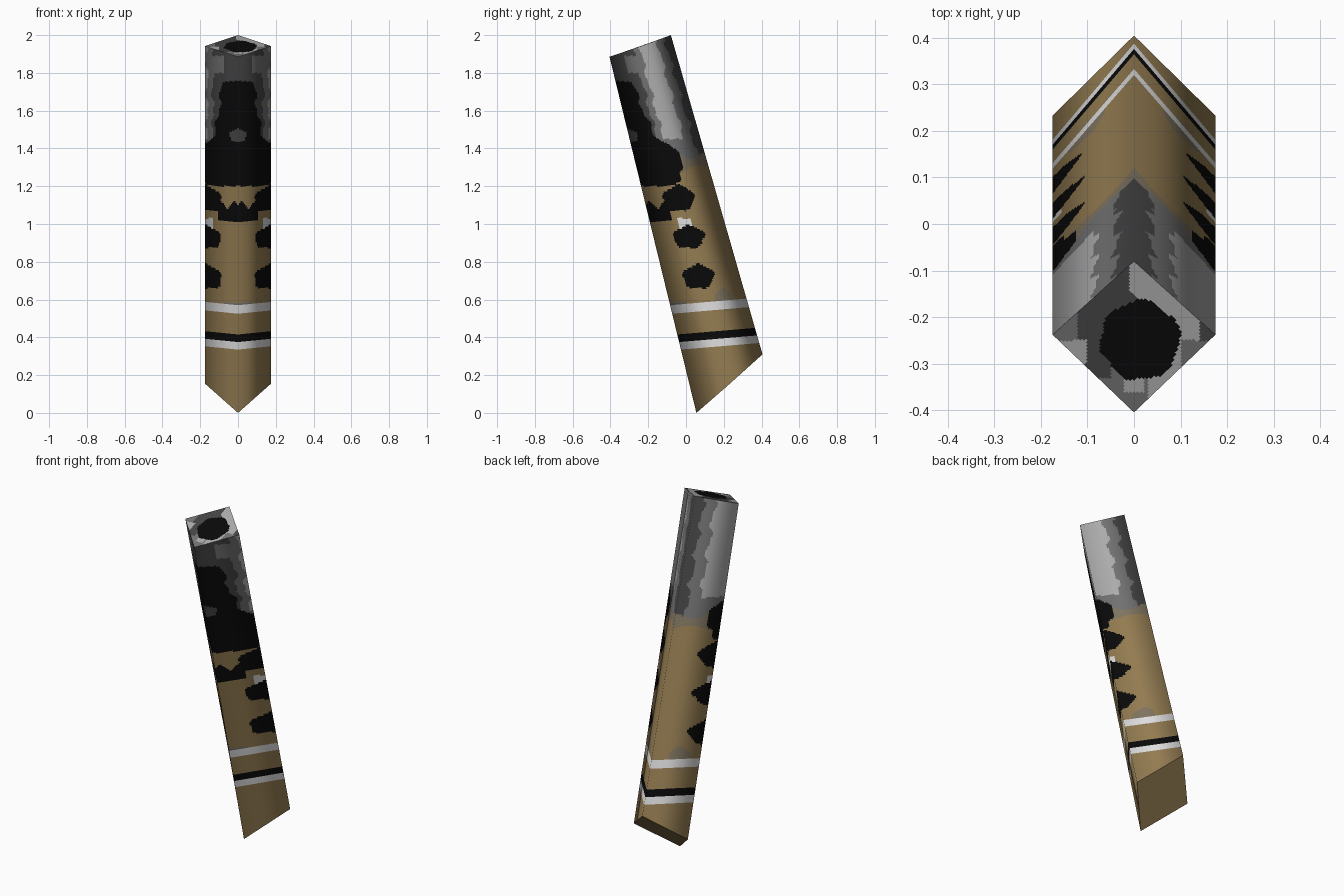
import bpy, bmesh, math
from mathutils import Vector

cube = bpy.data.objects.get("Cube")
if cube:
    bpy.data.objects.remove(cube, do_unlink=True)

# Flat colours
PALETTE = {
    "gold": (0.30, 0.205, 0.085),
    "black": (0.003, 0.003, 0.003),
    "white": (0.75, 0.75, 0.76),
    "silver": (0.42, 0.42, 0.42),
    "mid_gray": (0.17, 0.17, 0.17),
    "dark_gray": (0.06, 0.06, 0.06),
    "tan_gray": (0.22, 0.18, 0.12),
}
NAMES = list(PALETTE)


def make_material(name):
    mat = bpy.data.materials.new(name)
    mat.use_nodes = True
    rgba = (*PALETTE[name], 1.0)
    mat.diffuse_color = rgba
    bsdf = mat.node_tree.nodes["Principled BSDF"]
    bsdf.inputs["Base Color"].default_value = rgba
    bsdf.inputs["Roughness"].default_value = 0.7
    return mat


# Four long edges of the leaning square tube: front, left, back, right
BOTTOM = [Vector(p) for p in ((0, .055, 0), (.175, .233, .155), (0, .405, .31), (-.175, .233, .155))]
TOP = [Vector(p) for p in ((0, -.405, 1.885), (.175, -.238, 1.942), (0, -.08, 2), (-.175, -.238, 1.942))]
DEPTH = [0, 0.5, 1, 0.5]          # how far back each edge lies
BANDS = [.335, .375, .415, .525, .57]


def edge_point(i, z):
    return BOTTOM[i].lerp(TOP[i], (z - BOTTOM[i].z) / (TOP[i].z - BOTTOM[i].z))


def level(h):
    return [edge_point(i, h + .035 * DEPTH[i]) for i in range(4)]


def ramp(z, pts):
    """Piecewise linear curve through (z, value) pairs."""
    for (z0, a), (z1, b) in zip(pts, pts[1:]):
        if z0 <= z <= z1:
            return a + (b - a) * (z - z0) / (z1 - z0)
    return -1


def spot(p, y, z, ry, rz):
    q = Vector(((p.y - y) / ry, (p.z - z) / rz))
    return q.length < 1 + .07 * math.sin(5 * math.atan2(q.y, q.x))


SPOTS = [(-.04, 1.135, .082, .068), (.015, .93, .082, .06), (.065, .72, .082, .064)]
BLACK_EDGE = [(1.2, .38), (1.23, .55), (1.3, .65), (1.36, .63), (1.42, .56),
              (1.46, .36), (1.6, .29), (1.75, .24), (1.76, 0)]


def side_colour(p, d):
    """Colour of the tube wall; d runs from front edge 0 to back edge 1."""
    z, h = p.z, p.z - .035 * d
    wob = .02 * math.sin(38 * z) + .012 * math.sin(83 * z)
    # painted rings
    if BANDS[0] < h < BANDS[1] or BANDS[3] < h < BANDS[4]:
        return "white"
    if BANDS[1] < h < BANDS[2]:
        return "black"
    # dark paint at the front and spots on the sides
    if any(spot(p, *s) for s in SPOTS):
        return "black"
    if d < .3 and 1.01 + .04 * d < z < 1.1 + .02 * math.sin(30 * d):
        return "black"
    if d < .13 and spot(Vector((0, p.x, z)), 0, 1.467, .045, .034):
        return "dark_gray"
    if d < ramp(z, BLACK_EDGE) + wob:
        return "black"
    # small smudges
    if .37 < d < .56 and .96 < z < 1.03:
        return "white"
    if spot(p, .2, .6, .045, .06):
        return "tan_gray"
    if d < .2 and BANDS[4] <= h < BANDS[4] + .012:
        return "mid_gray"
    if z < 1.29 + .02 * math.sin(9 * d):
        return "gold"
    if z < 1.36 + .02 * math.sin(14 * d):
        return "tan_gray"
    # metallic upper part
    if d > .89 + wob:
        return "dark_gray"
    if .47 + wob < d < .76 + wob and z > 1.45:
        return "silver"
    if d > .38 + wob or (d > .22 and 1.8 < z < 1.89):
        return "mid_gray"
    return "dark_gray"


def mouth_colour(p):
    """Colour of the top end around the dark opening."""
    x, y = p.x, p.y + .25
    q = Vector((x - .013, y))
    if q.length < .085 + .004 * math.sin(6 * math.atan2(y, x)):
        return "black"
    if y > 0:
        if x > -.01 and x + y > .1 and x < .14:
            return "silver"
        return "dark_gray" if x > -.12 else "mid_gray"
    if x < -.1 and y > -.05:
        return "silver"
    if x < -.05 and y > -.08:
        return "dark_gray"
    if abs(x) < .02 and y > -.11:
        return "silver"
    return "mid_gray" if x > .1 else "silver" if x > .03 else "mid_gray"


bm = bmesh.new()
normals = []


def add_patch(corners, corner_normals, nu, nv, rule):
    """Grid of small quads over a four-cornered face, coloured by a rule."""
    a, b, c, e = corners
    na, nb = corner_normals
    grid = []
    for j in range(nv + 1):
        row = []
        for i in range(nu + 1):
            u, v = i / nu, j / nv
            row.append(bm.verts.new(a.lerp(b, u).lerp(e.lerp(c, u), v)))
            normals.append(na.lerp(nb, u).normalized())
        grid.append(row)
    for j in range(nv):
        for i in range(nu):
            f = bm.faces.new((grid[j][i], grid[j][i + 1], grid[j + 1][i + 1], grid[j + 1][i]))
            f.smooth = True
            f.material_index = NAMES.index(rule(f.calc_center_median(), (i + .5) / nu))


# Walls, built level by level so that the rings have clean edges
wall_normals = [(BOTTOM[(i + 1) % 4] - BOTTOM[i]).cross(TOP[i] - BOTTOM[i]).normalized() for i in range(4)]
edge_normals = [(wall_normals[i] + wall_normals[i - 1]).normalized() for i in range(4)]
levels = [BOTTOM] + [level(h) for h in BANDS + [1.0]] + [TOP]
for low, high in zip(levels, levels[1:]):
    rows = max(1, round((high[1] - low[1]).length / .01))
    rows = min(rows, 100) if low is not BOTTOM else 1
    for i in range(4):
        k = (i + 1) % 4

        def rule(p, u, i=i, k=k):
            return side_colour(p, DEPTH[i] + (DEPTH[k] - DEPTH[i]) * u)
        add_patch((low[i], low[k], high[k], high[i]), (edge_normals[i], edge_normals[k]), 28, rows, rule)

# Flat ends: mouth at the top and slanted cut at the bottom
up = (TOP[1] - TOP[0]).cross(TOP[3] - TOP[0]).normalized()
down = (BOTTOM[3] - BOTTOM[0]).cross(BOTTOM[1] - BOTTOM[0]).normalized()
add_patch(TOP, (up, up), 44, 44, lambda p, u: mouth_colour(p))
add_patch(BOTTOM[::-1], (down, down), 1, 1, lambda p, u: "gold")

mesh = bpy.data.meshes.new("tube")
bm.to_mesh(mesh)
bm.free()
for name in NAMES:
    mesh.materials.append(make_material(name))
# Soft shading round the four long edges, crisp ends
mesh.normals_split_custom_set_from_vertices(normals)
tube = bpy.data.objects.new("painted_tube", mesh)
bpy.context.collection.objects.link(tube)
